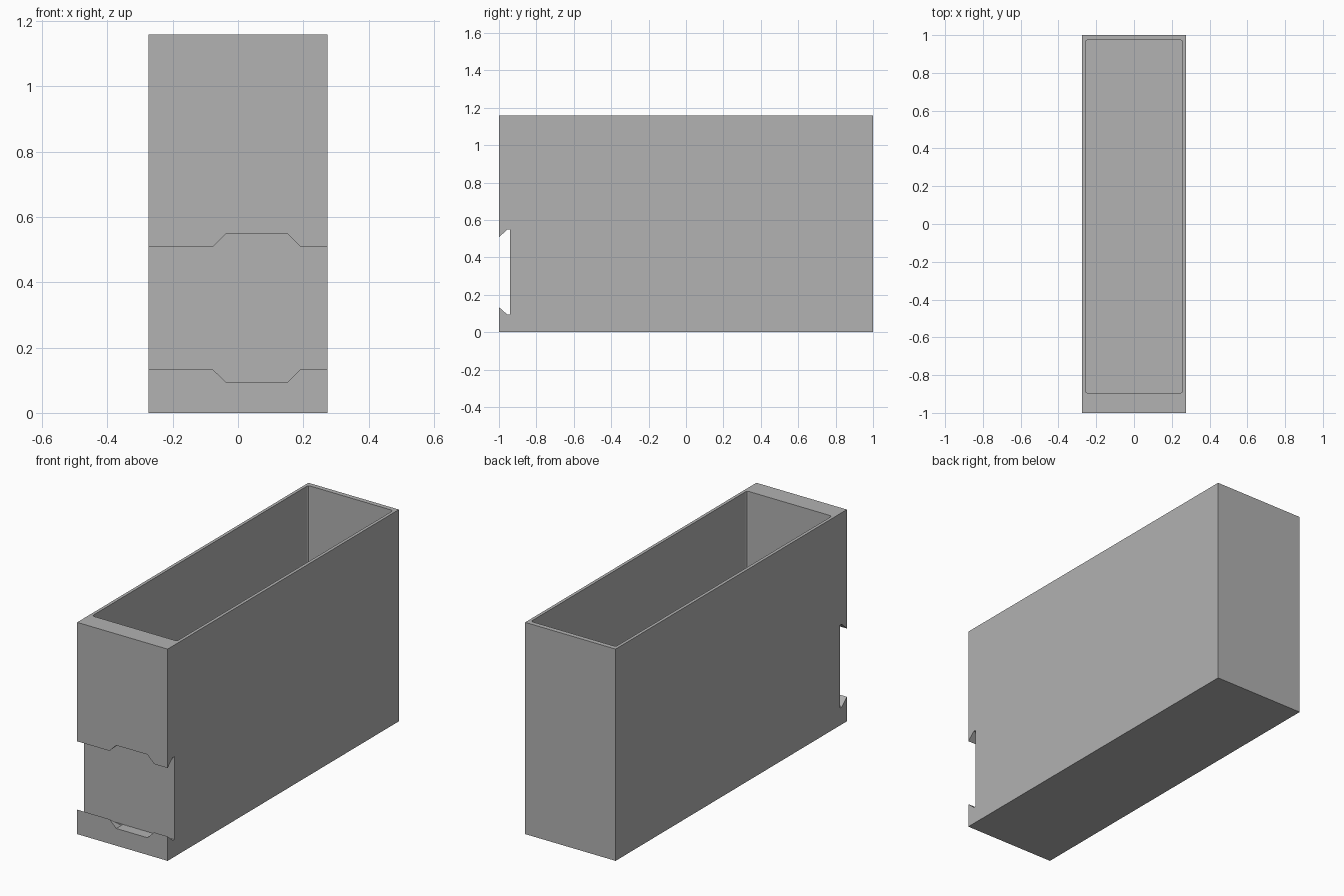
import bpy, bmesh
from mathutils import Vector

if "Cube" in bpy.data.objects:
    bpy.data.objects.remove(bpy.data.objects["Cube"])

HX, TOP = 0.274, 1.159          # half width, height
GROOVE_Y = -0.942               # back wall of the front groove

grey = bpy.data.materials.new("light grey")
grey.diffuse_color = (0.445, 0.445, 0.445, 1)
grey.use_nodes = True
grey.node_tree.nodes["Principled BSDF"].inputs["Base Color"].default_value = grey.diffuse_color


def prism(name, points, offset):
    """Extrude a closed outline of 3D points along an offset."""
    bm = bmesh.new()
    face = bm.faces.new([bm.verts.new(p) for p in points])
    ext = bmesh.ops.extrude_face_region(bm, geom=[face])
    moved = [g for g in ext["geom"] if isinstance(g, bmesh.types.BMVert)]
    bmesh.ops.translate(bm, verts=moved, vec=Vector(offset))
    bmesh.ops.recalc_face_normals(bm, faces=bm.faces)
    mesh = bpy.data.meshes.new(name)
    bm.to_mesh(mesh)
    bm.free()
    mesh.materials.append(grey)
    obj = bpy.data.objects.new(name, mesh)
    bpy.context.collection.objects.link(obj)
    return obj


def cut(target, cutter):
    mod = target.modifiers.new(cutter.name, 'BOOLEAN')
    mod.operation = 'DIFFERENCE'
    mod.solver = 'EXACT'
    mod.object = cutter
    cutter.hide_render = True
    cutter.hide_viewport = True


# Box body: side profile with a dovetail groove across the front
side = [(-1, 0), (1, 0), (1, TOP), (-1, TOP),
        (-1, 0.508), (-0.956, 0.548), (GROOVE_Y, 0.548),
        (GROOVE_Y, 0.095), (-0.956, 0.095), (-1, 0.134)]
body = prism("open_box", [(-HX, y, z) for y, z in side], (2 * HX, 0, 0))

# Deep open cavity with small rounded vertical corners
x, y0, y1, r = 0.257, -0.895, 0.974, 0.012
floor = 0.026
outline = [(-x + r, y0), (x - r, y0), (x - 0.3 * r, y0 + 0.3 * r), (x, y0 + r),
           (x, y1 - r), (x - 0.3 * r, y1 - 0.3 * r), (x - r, y1), (-x + r, y1),
           (-x + 0.3 * r, y1 - 0.3 * r), (-x, y1 - r),
           (-x, y0 + r), (-x + 0.3 * r, y0 + 0.3 * r)]
cavity = prism("cavity_cutter", [(a, b, floor) for a, b in outline], (0, 0, 1.5))
cut(body, cavity)

# Tapered notch through both lips of the groove
notch = [(-0.078, 0.134), (-0.037, 0.094), (0.152, 0.094), (0.192, 0.134),
         (0.192, 0.508), (0.152, 0.549), (-0.037, 0.549), (-0.078, 0.508)]
notch_cutter = prism("notch_cutter", [(a, -1.1, b) for a, b in notch],
                     (0, GROOVE_Y + 1.1 - 0.0005, 0))
cut(body, notch_cutter)
